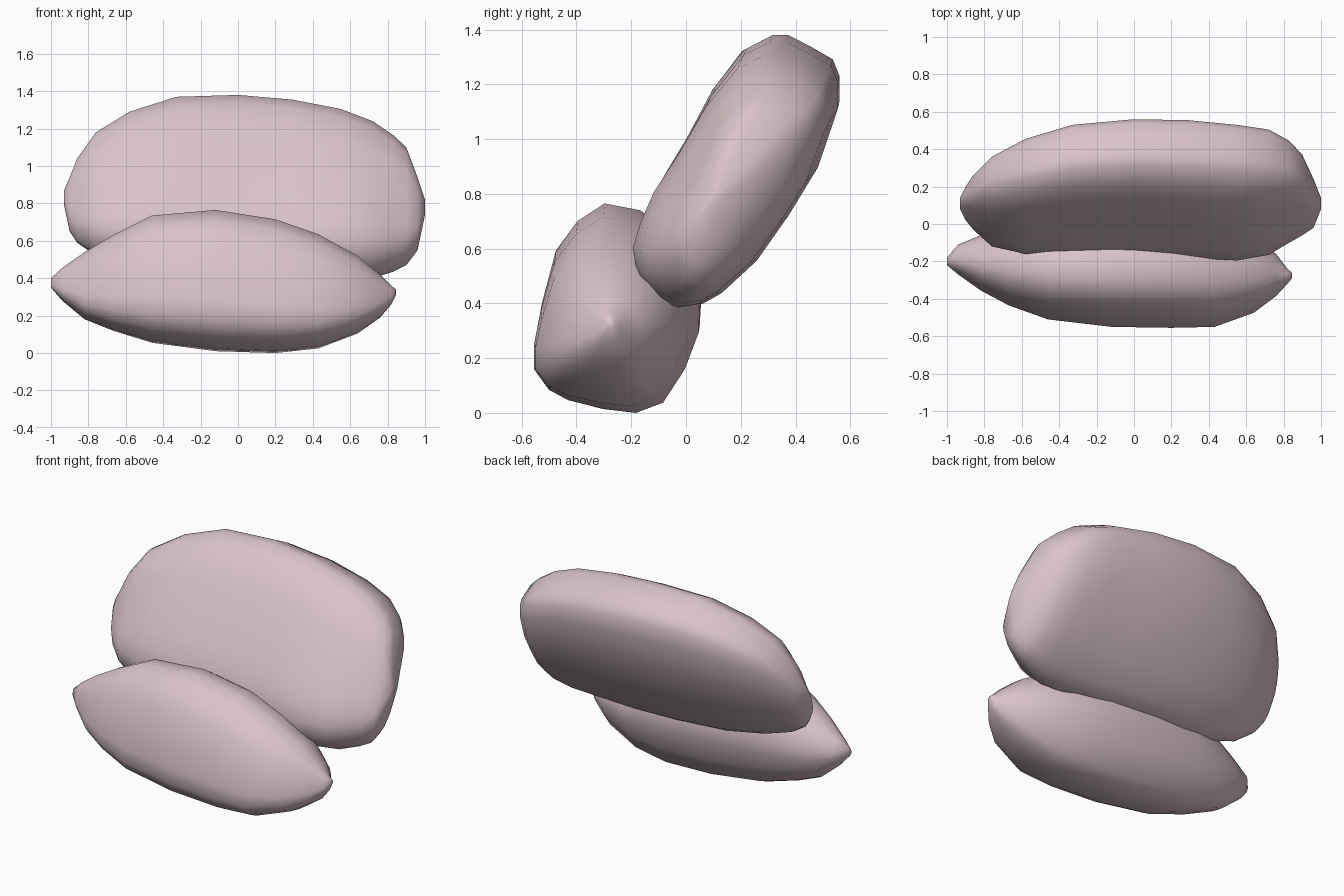
import bpy
import bmesh

stone = bpy.data.materials.new("pink_stone")
stone.diffuse_color = (0.70, 0.55, 0.58, 1)


def loft_stone(name, profile, stations):
    """Fit one side profile (y, z) into the bounds (x, bottom, top, front, back) of each station."""
    ys, zs = [p[0] for p in profile], [p[1] for p in profile]
    y0, z0 = min(ys), min(zs)
    dy, dz = max(ys) - y0, max(zs) - z0
    bm = bmesh.new()
    rings = []
    for x, bottom, top, front, back in stations:
        rings.append([bm.verts.new((x,
                                    front + (y - y0) / dy * (back - front),
                                    bottom + (z - z0) / dz * (top - bottom)))
                      for y, z in profile])
    n = len(profile)
    for a, b in zip(rings, rings[1:]):
        for i in range(n):
            j = (i + 1) % n
            bm.faces.new((a[i], a[j], b[j], b[i]))
    bm.faces.new(rings[0])
    bm.faces.new(rings[-1])
    bmesh.ops.recalc_face_normals(bm, faces=bm.faces)
    for f in bm.faces:
        f.smooth = True
    mesh = bpy.data.meshes.new(name)
    bm.to_mesh(mesh)
    bm.free()
    mesh.materials.append(stone)
    obj = bpy.data.objects.new(name, mesh)
    bpy.context.collection.objects.link(obj)
    return obj


# Broad slab leaning backwards
slab_profile = [(0.30, 1.38), (0.36, 1.38), (0.45, 1.335), (0.53, 1.29), (0.555, 1.23),
                (0.555, 1.13), (0.48, 0.91), (0.37, 0.73), (0.25, 0.56), (0.12, 0.44),
                (0.05, 0.40), (-0.03, 0.385), (-0.10, 0.42), (-0.18, 0.51), (-0.20, 0.62),
                (-0.17, 0.72), (-0.12, 0.84), (-0.02, 1.00), (0.08, 1.18), (0.20, 1.33)]
loft_stone("upper_stone", slab_profile, [
    (-0.93, 0.79, 0.87, 0.08, 0.14),
    (-0.90, 0.65, 0.94, 0.02, 0.20),
    (-0.86, 0.59, 1.04, -0.03, 0.26),
    (-0.76, 0.52, 1.18, -0.12, 0.36),
    (-0.58, 0.46, 1.29, -0.16, 0.455),
    (-0.33, 0.42, 1.37, -0.16, 0.53),
    (0.00, 0.40, 1.38, -0.16, 0.56),
    (0.29, 0.385, 1.355, -0.18, 0.555),
    (0.55, 0.385, 1.305, -0.195, 0.53),
    (0.72, 0.40, 1.24, -0.165, 0.505),
    (0.83, 0.435, 1.165, -0.10, 0.445),
    (0.90, 0.47, 1.10, -0.06, 0.37),
    (0.96, 0.55, 0.94, -0.02, 0.24),
    (1.00, 0.74, 0.82, 0.08, 0.14)])

# Pointed stone lying in front of the slab
base_profile = [(-0.30, 0.765), (-0.17, 0.74), (-0.05, 0.66), (0.03, 0.53), (0.055, 0.40),
                (0.05, 0.31), (0.00, 0.17), (-0.08, 0.04), (-0.18, 0.00), (-0.30, 0.015),
                (-0.43, 0.05), (-0.50, 0.09), (-0.555, 0.17), (-0.555, 0.27),
                (-0.53, 0.40), (-0.48, 0.59), (-0.40, 0.70)]
loft_stone("lower_stone", base_profile, [
    (-1.00, 0.35, 0.40, -0.22, -0.18),
    (-0.94, 0.28, 0.455, -0.27, -0.11),
    (-0.82, 0.18, 0.54, -0.355, -0.06),
    (-0.67, 0.12, 0.63, -0.435, -0.01),
    (-0.46, 0.055, 0.735, -0.51, 0.03),
    (-0.12, 0.01, 0.765, -0.55, 0.055),
    (0.20, 0.00, 0.715, -0.555, 0.05),
    (0.43, 0.025, 0.635, -0.55, 0.01),
    (0.64, 0.105, 0.52, -0.475, -0.07),
    (0.76, 0.19, 0.42, -0.385, -0.16),
    (0.82, 0.26, 0.36, -0.32, -0.24),
    (0.845, 0.31, 0.34, -0.29, -0.26)])
